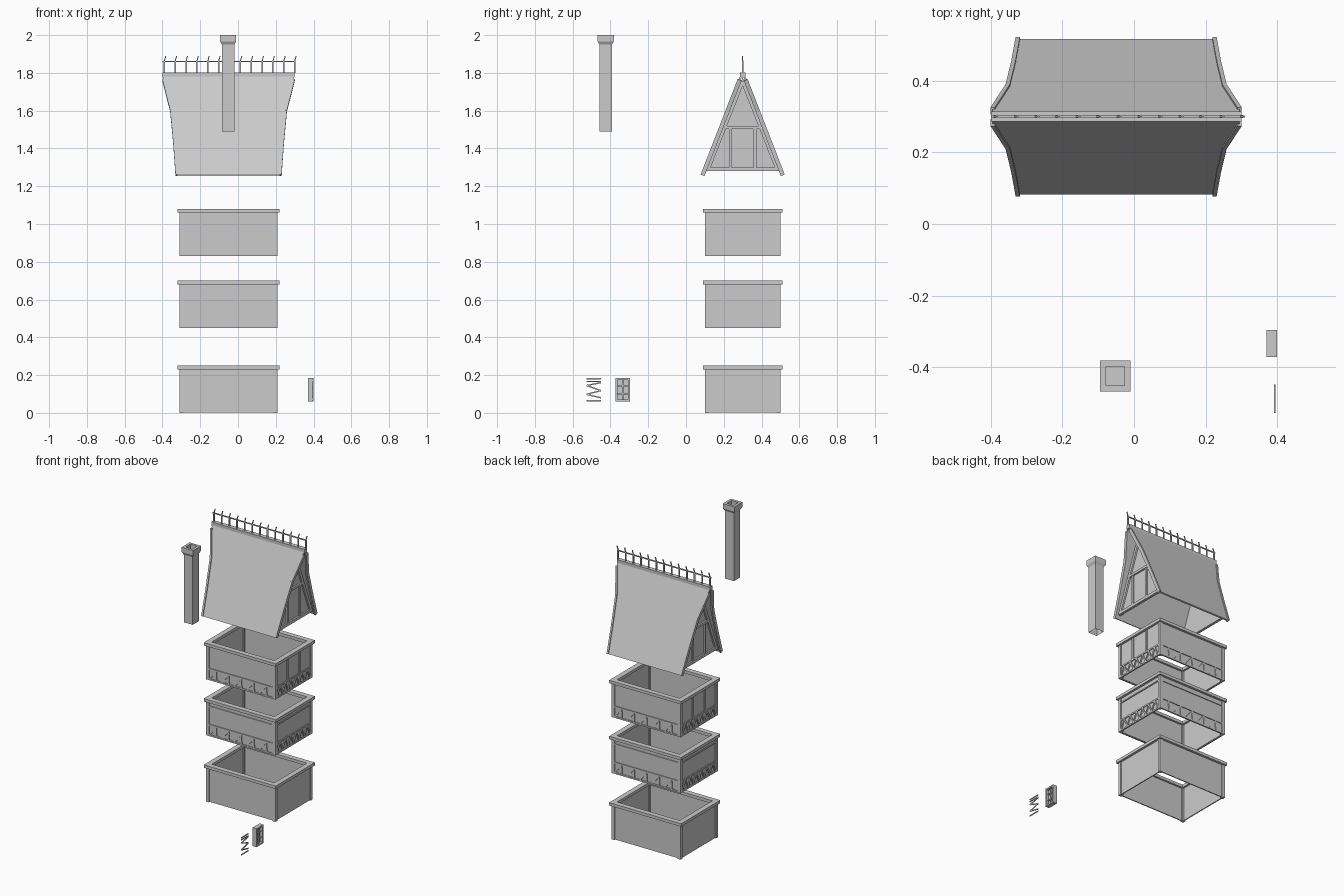
import bpy, bmesh
from mathutils import Vector

if "Cube" in bpy.data.objects:
    bpy.data.objects.remove(bpy.data.objects["Cube"])

CX, CY = -0.05, 0.30     # centre of the house parts


def finish(bm, name):
    bmesh.ops.recalc_face_normals(bm, faces=bm.faces)
    me = bpy.data.meshes.new(name)
    bm.to_mesh(me)
    bm.free()
    ob = bpy.data.objects.new(name, me)
    bpy.context.collection.objects.link(ob)
    return ob


def hexa(bm, v):
    vs = [bm.verts.new(p) for p in v]
    for f in ((0, 1, 2, 3), (7, 6, 5, 4), (0, 4, 5, 1), (1, 5, 6, 2), (2, 6, 7, 3), (3, 7, 4, 0)):
        bm.faces.new([vs[i] for i in f])


def box(bm, x0, x1, y0, y1, z0, z1):
    hexa(bm, [(x, y, z) for z in (z0, z1) for x, y in ((x0, y0), (x1, y0), (x1, y1), (x0, y1))])


def bar(bm, a, b, w, d, n):
    """Square bar from a to b: depth d along n, width w across."""
    a, b, n = Vector(a), Vector(b), Vector(n).normalized()
    s = (b - a).cross(n).normalized() * w / 2
    n = n * d / 2
    hexa(bm, [p + q for p in (a, b) for q in (-s - n, s - n, s + n, -s + n)])


def loft_square(bm, cx, cy, rings):
    """Square tube through (half size, z) rings."""
    prev = None
    for h, z in rings:
        cur = [bm.verts.new((cx + sx * h, cy + sy * h, z)) for sx, sy in ((-1, -1), (1, -1), (1, 1), (-1, 1))]
        if prev:
            for i in range(4):
                bm.faces.new((prev[i], prev[(i + 1) % 4], cur[(i + 1) % 4], cur[i]))
        prev = cur
    bm.faces.new(prev)


def storey(name, z, kind):
    HX, HY, H = 0.26, 0.20, 0.25
    bm = bmesh.new()
    # corner posts
    for sx in (-1, 1):
        for sy in (-1, 1):
            x, y = CX + sx * (HX - .011), CY + sy * (HY - .011)
            box(bm, x - .011, x + .011, y - .011, y + .011, z, z + .23)
    # each wall: outward normal, half length, distance from centre
    for n, half, dist in (((0, -1), HX, HY), ((0, 1), HX, HY), ((1, 0), HY, HX), ((-1, 0), HY, HX)):
        n3 = Vector((n[0], n[1], 0))
        t = Vector((-n[1], n[0], 0))

        def P(u, h, off):
            return Vector((CX, CY, z)) + t * u + n3 * (dist + off) + Vector((0, 0, h))
        bar(bm, P(-half + .01, .116, -.009), P(half - .01, .116, -.009), .228, .007, n3)
        # top rim
        e = half + .01 if n[0] == 0 else half - .025
        bar(bm, P(-e, .24, -.0075), P(e, .24, -.0075), .02, .035, n3)
        if kind == 0:
            continue
        # timber rails
        for h in (.005, .075):
            bar(bm, P(-half + .02, h, -.004), P(half - .02, h, -.004), .01, .008, n3)
        if kind == 1:
            bar(bm, P(-half + .02, .2, -.004), P(half - .02, .2, -.004), .008, .008, n3)
        # braces
        cnt = 5 if n[0] == 0 else 6
        step = (2 * half - .05) / cnt
        for i in range(cnt):
            u = -half + .025 + i * step
            m = u + step * .5
            e2 = u + step * (.55 if n[0] == 0 else 1)
            bar(bm, P(u, .01, -.004), P(m, .07, -.004), .009, .008, n3)
            bar(bm, P(m, .07, -.004), P(e2, .01, -.004), .009, .008, n3)
        # studs on the short sides of the top storey
        if kind == 2 and n[0] != 0:
            for u in (-.065, .065):
                bar(bm, P(u, .08, -.004), P(u, .23, -.004), .014, .008, n3)
    finish(bm, name)


storey("ground_storey", 0, 0)
storey("middle_storey", .45, 1)
storey("top_storey", .83, 2)

# roof slopes with flared edge boards: rows of (z, half length)
rows = [(1.26, .275), (1.43, .287), (1.60, .303), (1.765, .345), (1.79, .345)]


def slope_y(z):
    return .217 - (z - 1.26) / .54 * .21


bm = bmesh.new()
bt = bmesh.new()
for s in (-1, 1):
    nrm = Vector((0, s * .54, .21)).normalized()
    for (z0, h0), (z1, h1) in zip(rows, rows[1:]):
        y0, y1 = CY + s * slope_y(z0), CY + s * slope_y(z1)
        top = [Vector(p) for p in ((CX - h0, y0, z0), (CX + h0, y0, z0), (CX + h1, y1, z1), (CX - h1, y1, z1))]
        hexa(bm, [p - nrm * .01 for p in top] + top)
        if z1 < 1.78:
            for e in (-1, 1):
                bar(bt, Vector((CX + e * h0, y0, z0)) - nrm * .005,
                    Vector((CX + e * h1, y1, z1)) - nrm * .005, .012, .022, nrm)
finish(bm, "roof_slopes")
finish(bt, "roof_edge_boards")

# gable walls and their timbers
bm = bmesh.new()
bt = bmesh.new()
for e in (-1, 1):
    xa, xb = CX + e * .245, CX + e * .252
    tri = [[bm.verts.new((x, y, z)) for y, z in ((CY - .2, 1.28), (CY + .2, 1.28), (CY, 1.775))] for x in (xa, xb)]
    bm.faces.new(tri[0])
    bm.faces.new(tri[1])
    for i in range(3):
        j = (i + 1) % 3
        bm.faces.new((tri[0][i], tri[0][j], tri[1][j], tri[1][i]))
    x = CX + e * .255
    n = (e, 0, 0)
    bar(bt, (x, CY - .195, 1.29), (x, CY + .195, 1.29), .02, .016, n)
    bar(bt, (x, CY - .105, 1.51), (x, CY + .105, 1.51), .016, .016, n)
    for s in (-1, 1):
        bar(bt, (x, CY + s * .185, 1.285), (x, CY, 1.755), .018, .016, n)
        bar(bt, (x, CY + s * .065, 1.29), (x, CY + s * .065, 1.51), .014, .012, n)
finish(bm, "gable_walls")
finish(bt, "gable_timbers")

# ridge beam and cresting
bm = bmesh.new()
box(bm, CX - .35, CX + .35, CY - .014, CY + .014, 1.775, 1.803)
finish(bm, "ridge_beam")
bm = bmesh.new()
bar(bm, (CX - .35, CY, 1.86), (CX + .35, CY, 1.86), .007, .006, (0, 1, 0))
for i in range(13):
    x = CX - .34 + i * .0575
    bar(bm, (x, CY, 1.80), (x, CY, 1.865), .008, .008, (0, 1, 0))
    bar(bm, (x, CY, 1.863), (x + .008, CY, 1.89), .005, .006, (0, 1, 0))
finish(bm, "ridge_cresting")

# chimney, open at the bottom, with a recessed flue
bm = bmesh.new()
loft_square(bm, -.0525, -.425, [(.033, 1.49), (.033, 1.95), (.043, 1.967), (.043, 2.0), (.026, 2.0), (.026, 1.97)])
finish(bm, "chimney")

# loose window: frame, glazing bars, pane
bm = bmesh.new()
y0, y1, z0, z1 = -.372, -.297, .06, .185
for a, b in ((y0, y0 + .01), (y1 - .01, y1)):
    box(bm, .37, .40, a, b, z0, z1)
for a, b in ((z0, z0 + .01), (z1 - .01, z1)):
    box(bm, .37, .40, y0 + .01, y1 - .01, a, b)
ym = (y0 + y1) / 2
box(bm, .38, .392, ym - .003, ym + .003, z0, z1)
for k in (1, 2):
    z = z0 + k * (z1 - z0) / 3
    box(bm, .38, .392, y0, y1, z - .003, z + .003)
finish(bm, "window_frame")
bm = bmesh.new()
box(bm, .375, .381, y0 + .005, y1 - .005, z0 + .005, z1 - .005)
finish(bm, "window_pane")

# loose lattice of thin strips
bm = bmesh.new()
n = (1, 0, 0)
ya, yb = -.527, -.45
strips = [(.18, .18), (.166, .166), (.145, .16), (.145, .118), (.098, .118), (.098, .08), (.065, .065)]
for l, r in strips:
    bar(bm, (.393, ya, l), (.393, yb, r), .007, .004, n)
finish(bm, "window_lattice")
